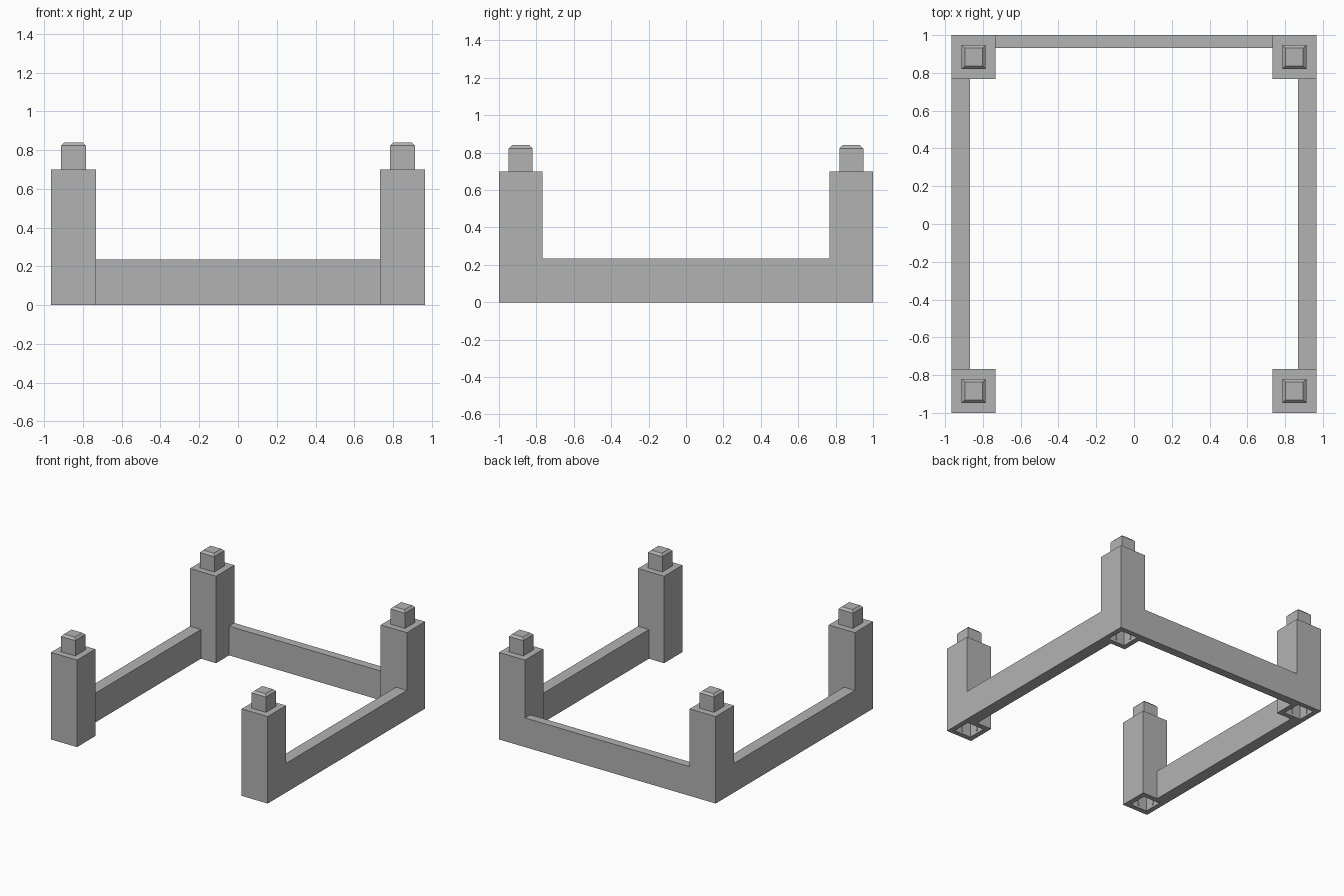
import bpy, bmesh

if "Cube" in bpy.data.objects:
    bpy.data.objects.remove(bpy.data.objects["Cube"])

HX, HY = 0.965, 1.0          # half extents of the frame
POST, POST_H = 0.232, 0.70   # post width and height
RAIL_H = 0.235
PEG, PEG_TOP, PEG_BEVEL = 0.128, 0.84, 0.017
SOCKET, SOCKET_D = 0.15, 0.16

grey = bpy.data.materials.new("grey")
grey.diffuse_color = (0.45, 0.45, 0.45, 1)
grey.use_nodes = True
grey.node_tree.nodes["Principled BSDF"].inputs["Base Color"].default_value = grey.diffuse_color


def finish(name, bm):
    bmesh.ops.recalc_face_normals(bm, faces=bm.faces)
    mesh = bpy.data.meshes.new(name)
    bm.to_mesh(mesh)
    bm.free()
    mesh.materials.append(grey)
    obj = bpy.data.objects.new(name, mesh)
    bpy.context.collection.objects.link(obj)
    return obj


def box(name, x0, x1, y0, y1, z0, z1):
    bm = bmesh.new()
    bmesh.ops.create_cube(bm, size=1)
    for v in bm.verts:
        v.co = (x1 if v.co.x > 0 else x0,
                y1 if v.co.y > 0 else y0,
                z1 if v.co.z > 0 else z0)
    return finish(name, bm)


def post(name, cx, cy):
    """Square post with a chamfered peg on top and a socket underneath."""
    rings = [(SOCKET, SOCKET_D), (SOCKET, 0), (POST, 0), (POST, POST_H),
             (PEG, POST_H), (PEG, PEG_TOP - PEG_BEVEL),
             (PEG - 2 * PEG_BEVEL, PEG_TOP)]
    bm = bmesh.new()
    loops = [[bm.verts.new((cx + sx * w / 2, cy + sy * w / 2, z))
              for sx, sy in ((-1, -1), (1, -1), (1, 1), (-1, 1))]
             for w, z in rings]
    for a, b in zip(loops, loops[1:]):
        for i in range(4):
            j = (i + 1) % 4
            bm.faces.new((a[i], a[j], b[j], b[i]))
    bm.faces.new(loops[0])
    bm.faces.new(loops[-1])
    finish(name, bm)


# Corner posts, with slim grip ribs on the socket walls
for sx, side in ((-1, "left"), (1, "right")):
    for sy, end in ((-1, "front"), (1, "back")):
        cx, cy = sx * (HX - POST / 2), sy * (HY - POST / 2)
        post(f"{end}_{side}_post", cx, cy)
        h, r = SOCKET / 2, 0.005
        for k, (dx, dy) in enumerate(((h, 0), (-h, 0), (0, h), (0, -h))):
            box(f"{end}_{side}_socket_rib_{k + 1}", cx + dx - r, cx + dx + r,
                cy + dy - r, cy + dy + r, 0.02, SOCKET_D)

# Side rails, flush with the outer faces
inner = HY - POST
box("left_rail", -HX, -HX + 0.097, -inner, inner, 0, RAIL_H)
box("right_rail", HX - 0.097, HX, -inner, inner, 0, RAIL_H)

# Back rail
box("back_rail", -HX + POST, HX - POST, HY - 0.067, HY, 0, RAIL_H)
